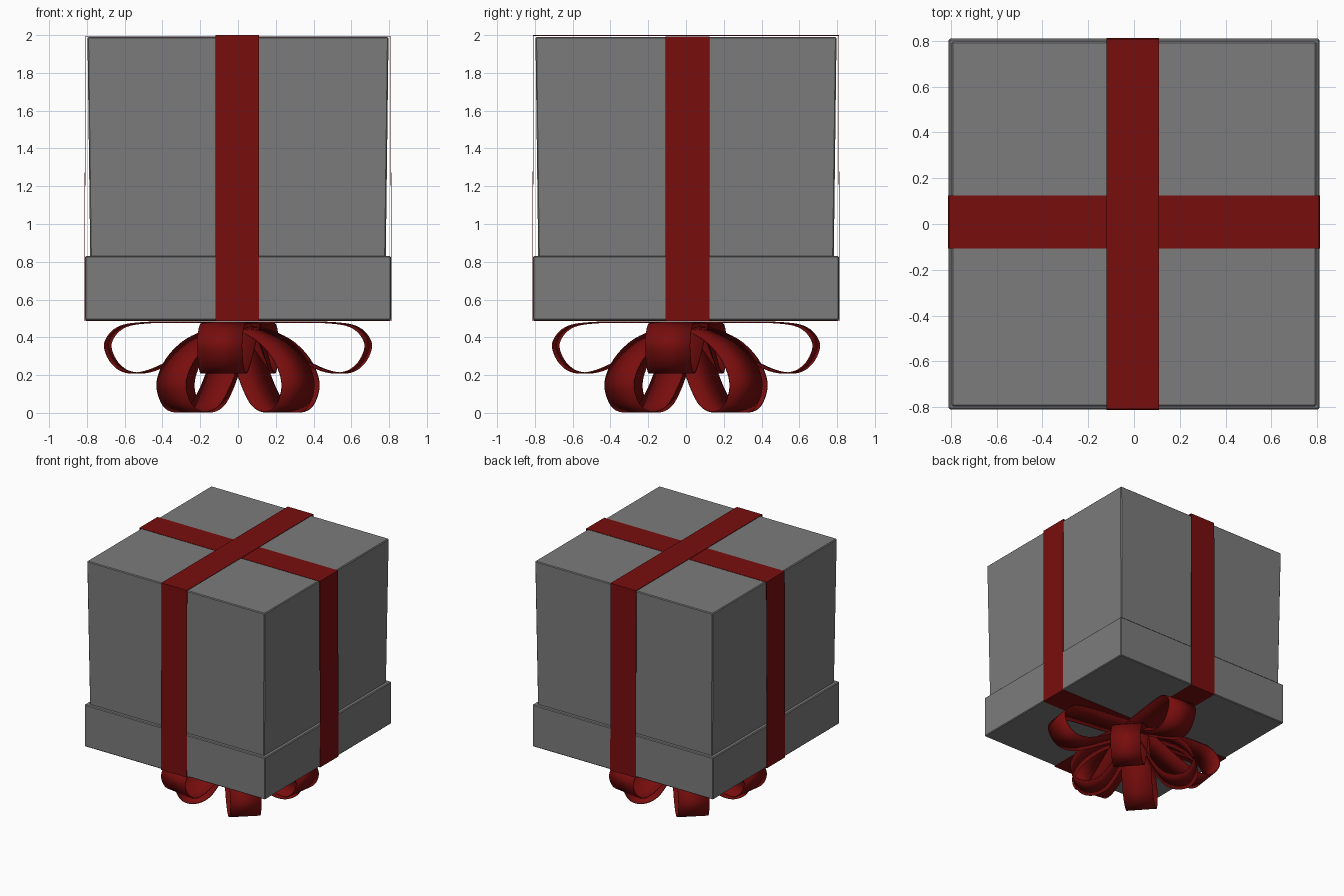
import bpy, bmesh, math
from mathutils import Matrix, Vector

cube = bpy.data.objects.get("Cube")
if cube:
    bpy.data.objects.remove(cube, do_unlink=True)


def make_material(name, rgb):
    mat = bpy.data.materials.new(name)
    mat.use_nodes = True
    mat.diffuse_color = (*rgb, 1)
    mat.node_tree.nodes["Principled BSDF"].inputs["Base Color"].default_value = (*rgb, 1)
    return mat


grey = make_material("grey card", (0.2, 0.2, 0.2))
red = make_material("red ribbon", (0.19, 0.004, 0.004))


def add_object(name, bm, mat):
    bmesh.ops.recalc_face_normals(bm, faces=bm.faces)
    mesh = bpy.data.meshes.new(name)
    bm.to_mesh(mesh)
    bm.free()
    mesh.materials.append(mat)
    obj = bpy.data.objects.new(name, mesh)
    bpy.context.collection.objects.link(obj)
    return obj


def add_box(name, half_low, half_high, z0, z1):
    """Square box whose half width may change with height, with fine bevels."""
    bm = bmesh.new()
    bmesh.ops.create_cube(bm, size=2)
    for v in bm.verts:
        half = half_high if v.co.z > 0 else half_low
        v.co = (v.co.x * half, v.co.y * half, z1 if v.co.z > 0 else z0)
    bmesh.ops.bevel(bm, geom=bm.edges[:], offset=0.006, segments=1, affect='EDGES')
    return add_object(name, bm, grey)


def add_band(name, path, low, high, turn, thickness, closed=True):
    """Ribbon that follows a path of (along, height) points, from low to high sideways."""
    bm = bmesh.new()
    rows = [[bm.verts.new((u, s, z)) for s in (low, high)] for u, z in path]
    pairs = list(zip(rows, rows[1:])) + ([(rows[-1], rows[0])] if closed else [])
    for a, b in pairs:
        bm.faces.new((a[0], a[1], b[1], b[0]))
    bm.transform(Matrix.Rotation(turn, 4, 'Z'))
    obj = add_object(name, bm, red)
    solid = obj.modifiers.new("thickness", 'SOLIDIFY')
    solid.thickness = thickness
    solid.offset = 0
    return obj


def smooth_path(points, steps=6):
    """Catmull-Rom curve through the points."""
    pts = [Vector(p) for p in points]
    pts = [2 * pts[0] - pts[1]] + pts + [2 * pts[-1] - pts[-2]]
    out = []
    for a, b, c, d in zip(pts, pts[1:], pts[2:], pts[3:]):
        for i in range(steps):
            t = i / steps
            out.append(0.5 * (2 * b + (c - a) * t + (2 * a - 5 * b + 4 * c - d) * t ** 2
                              + (3 * b - a - 3 * c + d) * t ** 3))
    return out + [pts[-2]]


# Box standing upside down on its lid
add_box("box_body", 0.782, 0.797, 0.8, 1.99)
add_box("box_lid", 0.81, 0.81, 0.49, 0.83)

# Two ribbons wrapped around the box
def wrap(top):
    return [(-0.812, 0.487), (0.812, 0.487), (0.808, top), (-0.808, top)]


add_band("ribbon_side_to_side", wrap(1.991), -0.108, 0.125, 0, 0.004)
add_band("ribbon_front_to_back", wrap(1.998), -0.11, 0.12, math.pi / 2, 0.004)

# Bow: four wide loops lying along the ribbons, four hanging on the diagonals
wide_loop = [(0, 0.48), (0.25, 0.48), (0.5, 0.477), (0.63, 0.45), (0.695, 0.37), (0.67, 0.28),
             (0.6, 0.22), (0.5, 0.215), (0.38, 0.26), (0.2, 0.36), (0, 0.475)]
hanging_loop = [(0, 0.46), (0.15, 0.43), (0.3, 0.37), (0.42, 0.27), (0.475, 0.15), (0.43, 0.04),
                (0.34, 0.006), (0.24, 0.04), (0.16, 0.14), (0.08, 0.3), (0, 0.46)]
directions = ("left", "back", "right", "front")
for i, side in enumerate(directions):
    quarter = i * math.pi / 2
    loops = [
        add_band("bow_wide_loop_" + side, smooth_path(wide_loop), -0.12, 0.12,
                 quarter - math.radians(8), 0.007, False),
        add_band("bow_hanging_loop_" + side, smooth_path(hanging_loop), -0.115, 0.115,
                 quarter + math.radians(42), 0.007, False),
    ]
    for loop in loops:
        bpy.ops.object.select_all(action='DESELECT')
        loop.select_set(True)
        bpy.context.view_layer.objects.active = loop
        bpy.ops.object.shade_smooth_by_angle(angle=math.radians(40))
